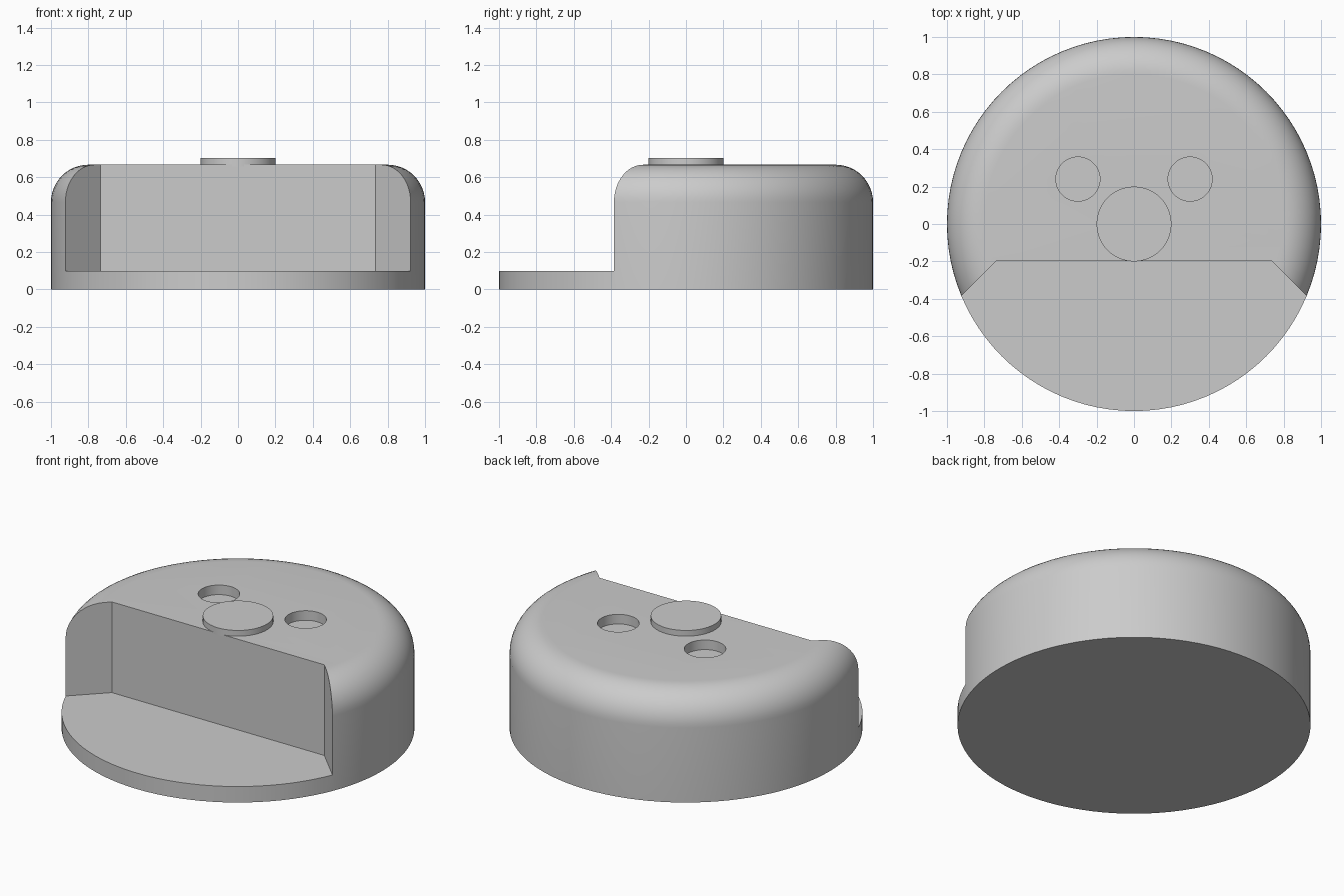
import bpy
import bmesh
import math

cube = bpy.data.objects.get("Cube")
if cube:
    bpy.data.objects.remove(cube, do_unlink=True)

BASE_TOP = 0.10
TOP = 0.667
FILLET = 0.2

grey = bpy.data.materials.new("plain grey")
grey.use_nodes = True
grey.diffuse_color = (0.6, 0.6, 0.6, 1)
grey.node_tree.nodes["Principled BSDF"].inputs["Base Color"].default_value = (0.6, 0.6, 0.6, 1)


def make_object(name, bm):
    bmesh.ops.recalc_face_normals(bm, faces=bm.faces)
    mesh = bpy.data.meshes.new(name)
    bm.to_mesh(mesh)
    bm.free()
    mesh.materials.append(grey)
    obj = bpy.data.objects.new(name, mesh)
    bpy.context.collection.objects.link(obj)
    return obj


def activate(obj):
    bpy.ops.object.select_all(action='DESELECT')
    obj.select_set(True)
    bpy.context.view_layer.objects.active = obj


def smooth(obj):
    activate(obj)
    bpy.ops.object.shade_smooth_by_angle(angle=math.radians(25))


def lathe(name, profile, segments, centre=(0, 0)):
    """Solid of rings stacked along a (radius, height) profile, with flat caps."""
    bm = bmesh.new()
    rings = []
    for r, z in profile:
        rings.append([bm.verts.new((centre[0] + r * math.cos(math.tau * i / segments),
                                    centre[1] + r * math.sin(math.tau * i / segments), z))
                      for i in range(segments)])
    for low, high in zip(rings, rings[1:]):
        for i in range(segments):
            j = (i + 1) % segments
            bm.faces.new((low[i], low[j], high[j], high[i]))
    bm.faces.new(rings[0][::-1])
    bm.faces.new(rings[-1])
    return make_object(name, bm)


def prism(name, outline, low, high):
    bm = bmesh.new()
    face = bm.faces.new([bm.verts.new((x, y, low)) for x, y in outline])
    result = bmesh.ops.extrude_face_region(bm, geom=[face])
    verts = [v for v in result["geom"] if isinstance(v, bmesh.types.BMVert)]
    bmesh.ops.translate(bm, verts=verts, vec=(0, 0, high - low))
    return make_object(name, bm)


def cut(target, cutter):
    cutter.hide_render = True
    mod = target.modifiers.new("cut", 'BOOLEAN')
    mod.operation = 'DIFFERENCE'
    mod.solver = 'EXACT'
    mod.object = cutter
    activate(target)
    bpy.ops.object.modifier_apply(modifier=mod.name)
    bpy.data.objects.remove(cutter, do_unlink=True)


# Round body with a filleted top edge
steps = 12
fillet = [(1 - FILLET + FILLET * math.cos(math.pi / 2 * i / steps),
           TOP - FILLET + FILLET * math.sin(math.pi / 2 * i / steps))
          for i in range(steps + 1)]
body = lathe("round_body", [(1, 0)] + fillet, 96)

# Front recess with splayed side walls, leaving a thin base ledge
half = [(0.735, -0.197), (1.238, -0.7), (1.238, -1.3)]
outline = half + [(-x, y) for x, y in reversed(half)]
cut(body, prism("recess_cutter", outline, BASE_TOP, 1))

# Two shallow round holes in the top
for side in (-1, 1):
    cut(body, lathe("hole_cutter", [(0.118, TOP - 0.06), (0.118, 1)], 48, (side * 0.3, 0.24)))
smooth(body)

# Raised button in the middle of the top
button = lathe("top_button", [(0.2, TOP - 0.01), (0.2, 0.703)], 64)
smooth(button)
